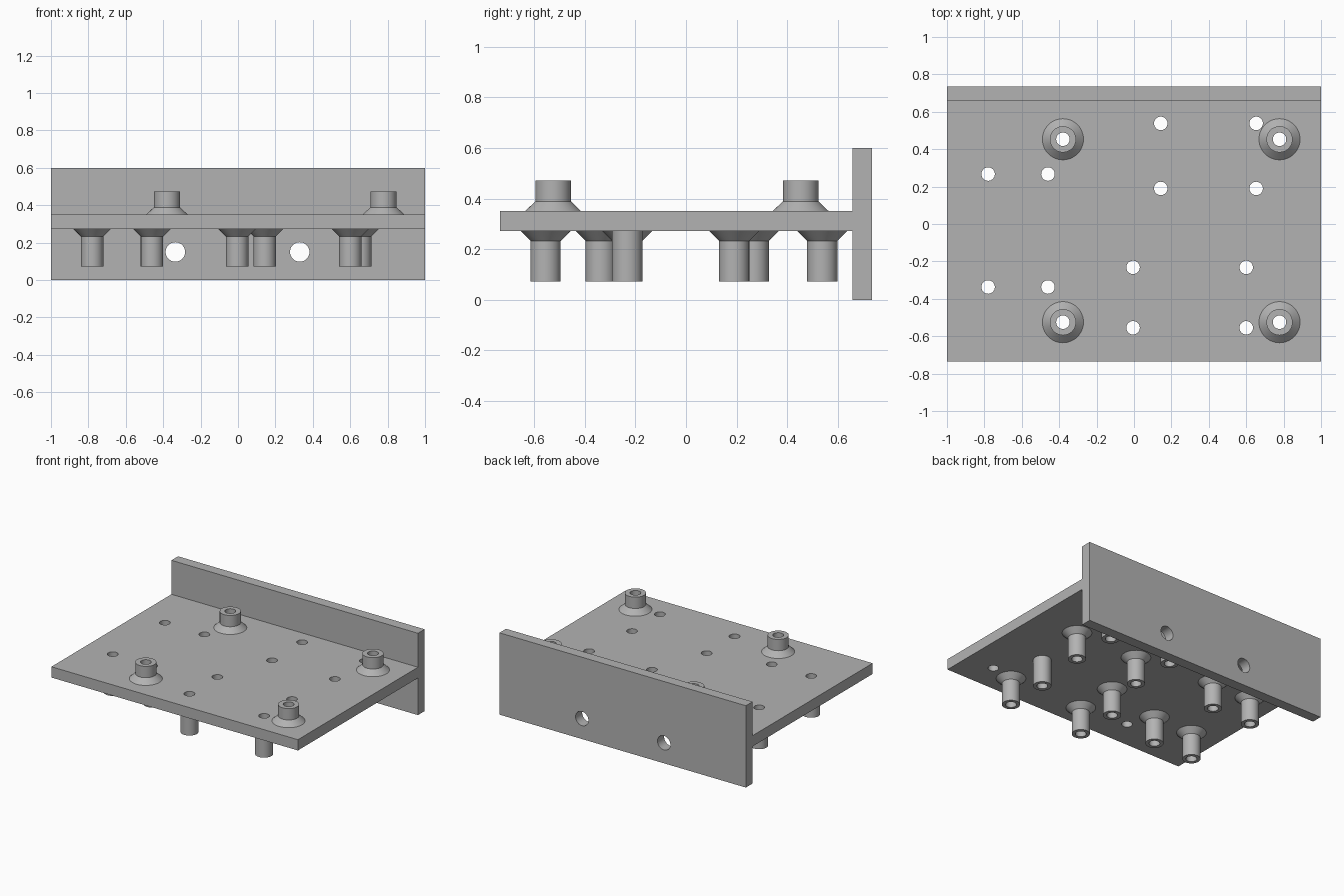
import bpy, bmesh, math
from mathutils import Matrix, Vector

if "Cube" in bpy.data.objects:
    bpy.data.objects.remove(bpy.data.objects["Cube"])

GREY = (0.45, 0.45, 0.45, 1)
grey = bpy.data.materials.new("plain grey")
grey.use_nodes = True
grey.diffuse_color = GREY
grey.node_tree.nodes["Principled BSDF"].inputs["Base Color"].default_value = GREY

SEGMENTS = 48
BORE = 0.036
PLATE_BOTTOM, PLATE_TOP = 0.272, 0.351
WALL_FRONT, BACK = 0.657, 0.734


def add_object(name, bm):
    bmesh.ops.recalc_face_normals(bm, faces=bm.faces)
    mesh = bpy.data.meshes.new(name)
    bm.to_mesh(mesh)
    bm.free()
    mesh.materials.append(grey)
    obj = bpy.data.objects.new(name, mesh)
    bpy.context.collection.objects.link(obj)
    return obj


def box(name, low, high):
    low, high = Vector(low), Vector(high)
    bm = bmesh.new()
    bmesh.ops.create_cube(bm, size=1)
    bmesh.ops.scale(bm, verts=bm.verts, vec=high - low)
    bmesh.ops.translate(bm, verts=bm.verts, vec=(low + high) / 2)
    return add_object(name, bm)


def drill(obj, centres, radius, turn):
    """Cut round through-holes, then discard the cutter."""
    bm = bmesh.new()
    for centre in centres:
        bmesh.ops.create_cone(bm, cap_ends=True, segments=SEGMENTS,
                              radius1=radius, radius2=radius, depth=0.4,
                              matrix=Matrix.Translation(centre) @ turn)
    cutter = add_object("hole_cutter", bm)
    cutter.hide_render = True
    cut = obj.modifiers.new("holes", "BOOLEAN")
    cut.operation, cut.solver, cut.object = "DIFFERENCE", "EXACT", cutter
    bpy.context.view_layer.objects.active = obj
    bpy.ops.object.modifier_apply(modifier=cut.name)
    bpy.data.objects.remove(cutter)


def standoff(name, x, y, profile):
    """Spin a (radius, height) profile into a hollow post."""
    bm = bmesh.new()
    verts = [bm.verts.new((x + r, y, z)) for r, z in profile]
    edges = [bm.edges.new(pair) for pair in zip(verts, verts[1:])]
    bmesh.ops.spin(bm, geom=verts + edges, cent=(x, y, 0), axis=(0, 0, 1),
                   angle=math.tau, steps=SEGMENTS, use_duplicate=False)
    bmesh.ops.remove_doubles(bm, verts=bm.verts, dist=0.0001)
    return add_object(name, bm)


def corners(xs, ys):
    return [(x, y) for x in xs for y in ys]


# Post positions: three groups below, one group above
lower = (corners((-0.78, -0.46), (-0.337, 0.267))
         + corners((0.143, 0.653), (0.19, 0.538))
         + corners((-0.005, 0.6), (-0.555, -0.232)))
upper = corners((-0.38, 0.778), (-0.525, 0.453))

# Base plate and upright back wall
plate = box("base_plate", (-1, -BACK, PLATE_BOTTOM), (1, WALL_FRONT, PLATE_TOP))
wall = box("back_wall", (-1, WALL_FRONT, 0), (1, BACK, 0.6))
drill(plate, [(x, y, 0.31) for x, y in lower + upper], BORE, Matrix())
drill(wall, [(x, 0.7, 0.15) for x in (-0.335, 0.33)], 0.052,
      Matrix.Rotation(math.pi / 2, 4, "X"))
parts = [plate, wall]

# Lower posts, flared at the plate except for the one plain post
tip = [(0.06, 0.072), (BORE, 0.072), (BORE, PLATE_BOTTOM)]
flared = [(0.099, PLATE_BOTTOM), (0.06, 0.233)] + tip
plain = [(0.06, PLATE_BOTTOM)] + tip
for i, (x, y) in enumerate(lower):
    is_plain = (x, y) == (0.6, -0.232)
    parts.append(standoff(f"lower_standoff_{i + 1}", x, y,
                          plain if is_plain else flared))

# Upper posts
raised = [(0.11, PLATE_TOP), (0.07, 0.389), (0.07, 0.472),
          (BORE, 0.472), (BORE, PLATE_TOP)]
for i, (x, y) in enumerate(upper):
    parts.append(standoff(f"upper_standoff_{i + 1}", x, y, raised))

# Smooth the round surfaces, keep hard edges
bpy.ops.object.select_all(action="DESELECT")
for obj in parts:
    obj.select_set(True)
bpy.context.view_layer.objects.active = plate
bpy.ops.object.shade_smooth_by_angle(angle=math.radians(30))
